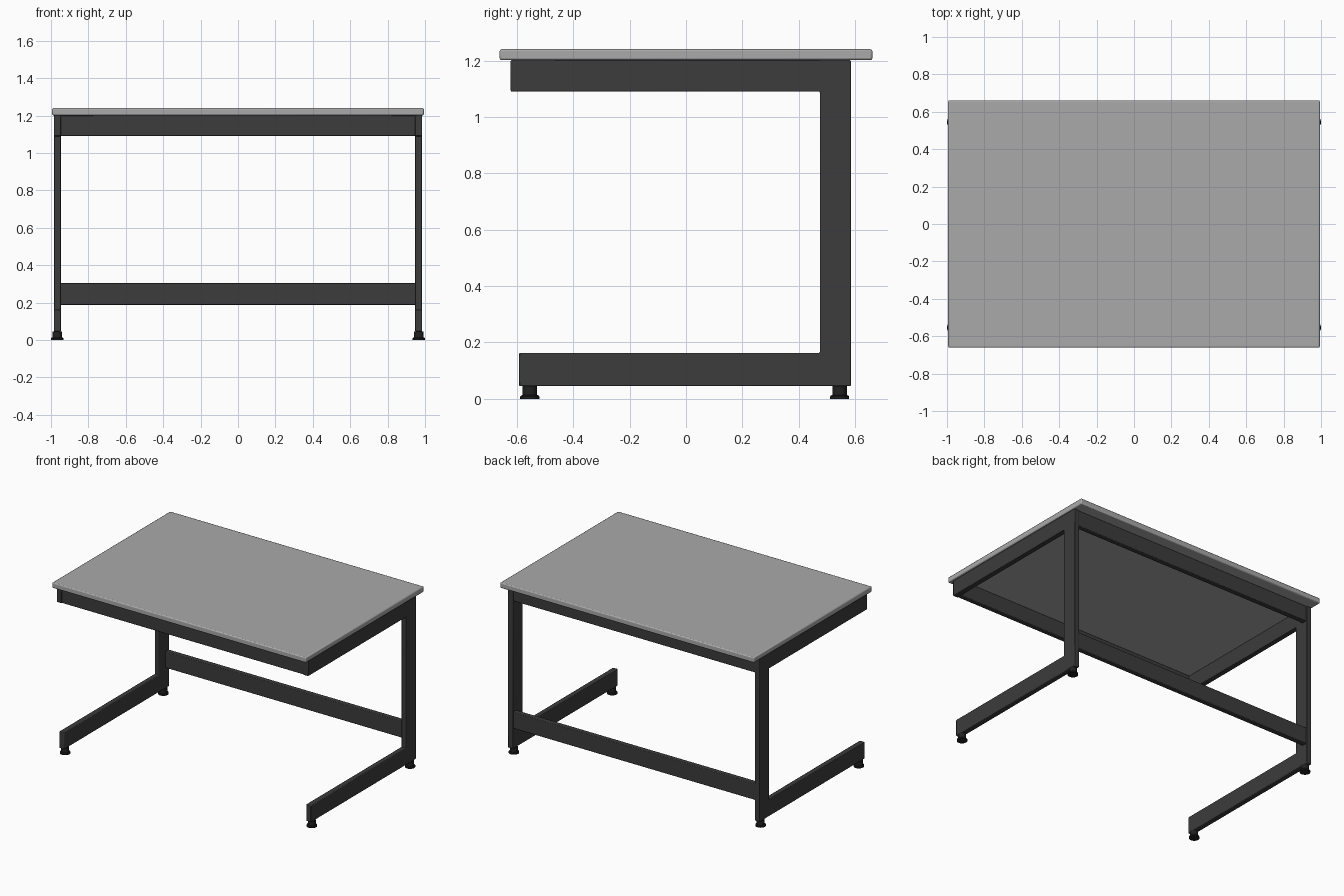
import bpy, bmesh

if "Cube" in bpy.data.objects:
    bpy.data.objects.remove(bpy.data.objects["Cube"])

def material(name, v):
    m = bpy.data.materials.new(name)
    m.diffuse_color = (v, v, v, 1)
    m.use_nodes = True
    m.node_tree.nodes["Principled BSDF"].inputs["Base Color"].default_value = m.diffuse_color
    return m

GREY = material("top_grey", 0.4)
DARK = material("frame_dark", 0.045)
BLACK = material("foot_black", 0.015)

def finish(name, bm, mat, bevel=0.0, segments=2):
    bmesh.ops.recalc_face_normals(bm, faces=bm.faces)
    me = bpy.data.meshes.new(name)
    bm.to_mesh(me)
    bm.free()
    me.materials.append(mat)
    ob = bpy.data.objects.new(name, me)
    bpy.context.collection.objects.link(ob)
    if bevel:
        mod = ob.modifiers.new("bevel", 'BEVEL')
        mod.width, mod.segments = bevel, segments
        mod.limit_method = 'ANGLE'
    bpy.context.view_layer.objects.active = ob
    ob.select_set(True)
    bpy.ops.object.shade_smooth_by_angle()
    ob.select_set(False)
    return ob

def box(name, lo, hi, mat, bevel=0.0):
    bm = bmesh.new()
    bmesh.ops.create_cube(bm, size=1)
    for v in bm.verts:
        v.co = [(a + b) / 2 + c * (b - a) for a, b, c in zip(lo, hi, v.co)]
    return finish(name, bm, mat, bevel)

def extrude_x(name, profile, x0, x1, mat, bevel):
    bm = bmesh.new()
    face = bm.faces.new([bm.verts.new((x0, y, z)) for y, z in profile])
    new = bmesh.ops.extrude_face_region(bm, geom=[face])["geom"]
    for v in new:
        if isinstance(v, bmesh.types.BMVert):
            v.co.x = x1
    return finish(name, bm, mat, bevel)

def levelling_foot(name, x, y):
    # lathed profile: flat pad with a stout stem
    profile = [(0.034, 0), (0.034, 0.008), (0.031, 0.012), (0.0255, 0.013), (0.0255, 0.045)]
    bm = bmesh.new()
    n = 32
    rings = []
    for r, z in profile:
        c = bmesh.ops.create_circle(bm, segments=n, radius=r)["verts"]
        for v in c:
            v.co.x += x
            v.co.y += y
            v.co.z = z
        rings.append(c)
    for a, b in zip(rings, rings[1:]):
        for i in range(n):
            j = (i + 1) % n
            bm.faces.new((a[i], a[j], b[j], b[i]))
    bm.faces.new(rings[0])
    bm.faces.new(rings[-1])
    finish(name, bm, BLACK)

# worktop
box("desk_top", (-0.994, -0.661, 1.201), (0.994, 0.661, 1.24), GREY, 0.007)

# C-shaped side frames and their feet
c_profile = [(-0.592, 0.045), (0.585, 0.045), (0.585, 1.201), (-0.622, 1.201),
             (-0.622, 1.09), (0.475, 1.09), (0.475, 0.163), (-0.592, 0.163)]
for side, s in (("left", -1), ("right", 1)):
    extrude_x(side + "_frame", c_profile, s * 0.947, s * 0.985, DARK, 0.004)
    levelling_foot(side + "_front_foot", s * 0.966, -0.554)
    levelling_foot(side + "_back_foot", s * 0.966, 0.545)

# cross rails between the frames
for name, y, z0, z1 in (("front_apron", -0.617, 1.09, 1.201),
                        ("back_apron", 0.543, 1.09, 1.201),
                        ("lower_rail", 0.543, 0.188, 0.305)):
    box(name, (-0.949, y, z0), (0.949, y + 0.037, z1), DARK, 0.004)
